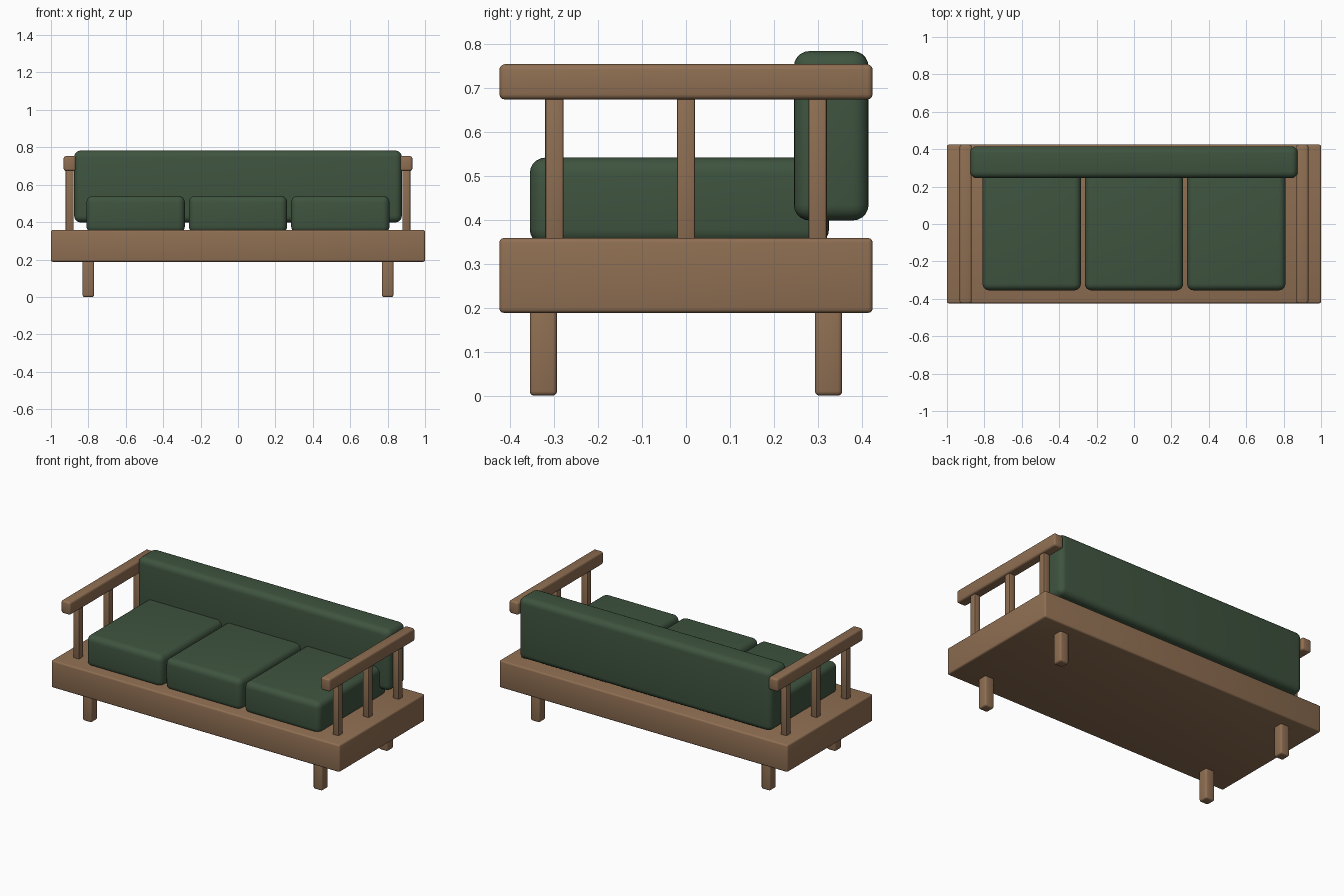
import bpy, math

if "Cube" in bpy.data.objects:
    bpy.data.objects.remove(bpy.data.objects["Cube"])


def material(name, rgb):
    m = bpy.data.materials.new(name)
    m.diffuse_color = (*rgb, 1.0)
    m.use_nodes = True
    m.node_tree.nodes["Principled BSDF"].inputs["Base Color"].default_value = m.diffuse_color
    return m


wood = material("brown wood", (0.275, 0.158, 0.085))
fabric = material("dark green fabric", (0.049, 0.088, 0.050))


def box(name, lo, hi, radius, segments, mat):
    """Rounded box spanning two opposite corners."""
    centre = [(a + b) / 2 for a, b in zip(lo, hi)]
    bpy.ops.mesh.primitive_cube_add(size=1, location=centre)
    ob = bpy.context.object
    ob.name = name
    ob.scale = [b - a for a, b in zip(lo, hi)]
    bpy.ops.object.transform_apply(location=False, rotation=False, scale=True)
    bev = ob.modifiers.new("rounding", 'BEVEL')
    bev.width = radius
    bev.segments = segments
    bev.limit_method = 'NONE'
    bpy.ops.object.modifier_apply(modifier=bev.name)
    ob.data.materials.append(mat)
    bpy.ops.object.shade_smooth_by_angle(angle=math.radians(35))
    return ob


# Platform base
box("base", (-1, -0.424, 0.188), (1, 0.424, 0.358), 0.01, 3, wood)

# Legs
for x in (-0.80, 0.80):
    for y in (-0.324, 0.324):
        box("leg", (x - 0.031, y - 0.031, 0), (x + 0.031, y + 0.031, 0.20), 0.01, 3, wood)

# Armrests: three posts under a long rail on each side
for x in (-0.90, 0.90):
    for y in (-0.299, 0, 0.299):
        box("arm_post", (x - 0.021, y - 0.021, 0.345), (x + 0.021, y + 0.021, 0.69), 0.006, 2, wood)
    box("arm_rail", (x - 0.032, -0.424, 0.673), (x + 0.032, 0.424, 0.753), 0.012, 3, wood)

# Seat cushions
for x in (-0.547, 0, 0.547):
    box("seat_cushion", (x - 0.263, -0.355, 0.342), (x + 0.263, 0.325, 0.541), 0.036, 5, fabric)

# Back cushion
box("back_cushion", (-0.876, 0.245, 0.398), (0.876, 0.415, 0.783), 0.036, 5, fabric)
